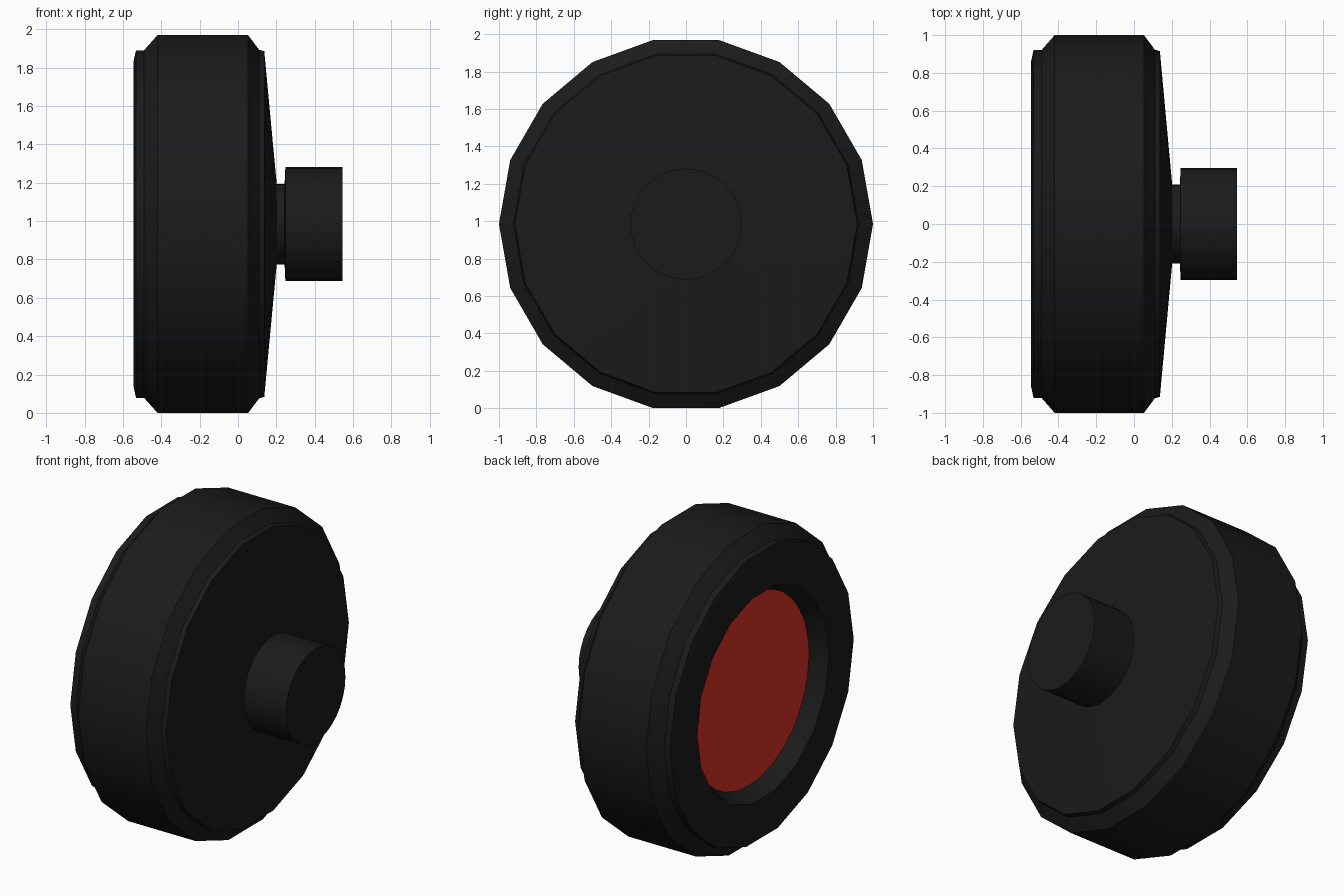
import bpy, bmesh, math

if "Cube" in bpy.data.objects:
    bpy.data.objects.remove(bpy.data.objects["Cube"])

CENTRE_Z = math.cos(math.radians(10))  # flat of the 18-sided tyre rests on z = 0


def material(name, rgb):
    m = bpy.data.materials.new(name)
    m.diffuse_color = (*rgb, 1)
    m.use_nodes = True
    m.node_tree.nodes["Principled BSDF"].inputs["Base Color"].default_value = m.diffuse_color
    return m


black = material("black rubber", (0.011, 0.011, 0.011))
red = material("red disc", (0.7, 0.032, 0.021))


def lathe(name, profile, sides, mat):
    """Spin (x, radius) points around the x axis and cap both ends."""
    bm = bmesh.new()
    rings = []
    for x, r in profile:
        rings.append([bm.verts.new((x, r * math.cos(2 * math.pi * i / sides),
                                    CENTRE_Z + r * math.sin(2 * math.pi * i / sides)))
                      for i in range(sides)])
    for a, b in zip(rings, rings[1:]):
        for i in range(sides):
            j = (i + 1) % sides
            bm.faces.new((a[i], a[j], b[j], b[i]))
    bm.faces.new(rings[0])
    bm.faces.new(rings[-1])
    bmesh.ops.recalc_face_normals(bm, faces=bm.faces)
    mesh = bpy.data.meshes.new(name)
    bm.to_mesh(mesh)
    bm.free()
    mesh.materials.append(mat)
    ob = bpy.data.objects.new(name, mesh)
    bpy.context.collection.objects.link(ob)
    bpy.ops.object.select_all(action='DESELECT')
    ob.select_set(True)
    bpy.context.view_layer.objects.active = ob
    bpy.ops.object.shade_smooth_by_angle(angle=math.radians(25))
    return ob


# Wheel body: recess on the left, bevelled tread, shallow cone on the right
lathe("wheel_body", [
    (-0.435, 0.605), (-0.541, 0.66), (-0.545, 0.86), (-0.532, 0.92),
    (-0.49, 0.92), (-0.42, 1.0), (0.053, 1.0), (0.11, 0.923),
    (0.137, 0.915), (0.202, 0.21)], 18, black)

# Red disc set in the recess
lathe("recess_disc", [(-0.432, 0.603), (-0.441, 0.603)], 32, red)

# Axle with a narrow neck
lathe("axle", [(0.19, 0.21), (0.243, 0.21), (0.247, 0.297), (0.545, 0.297)], 32, black)
